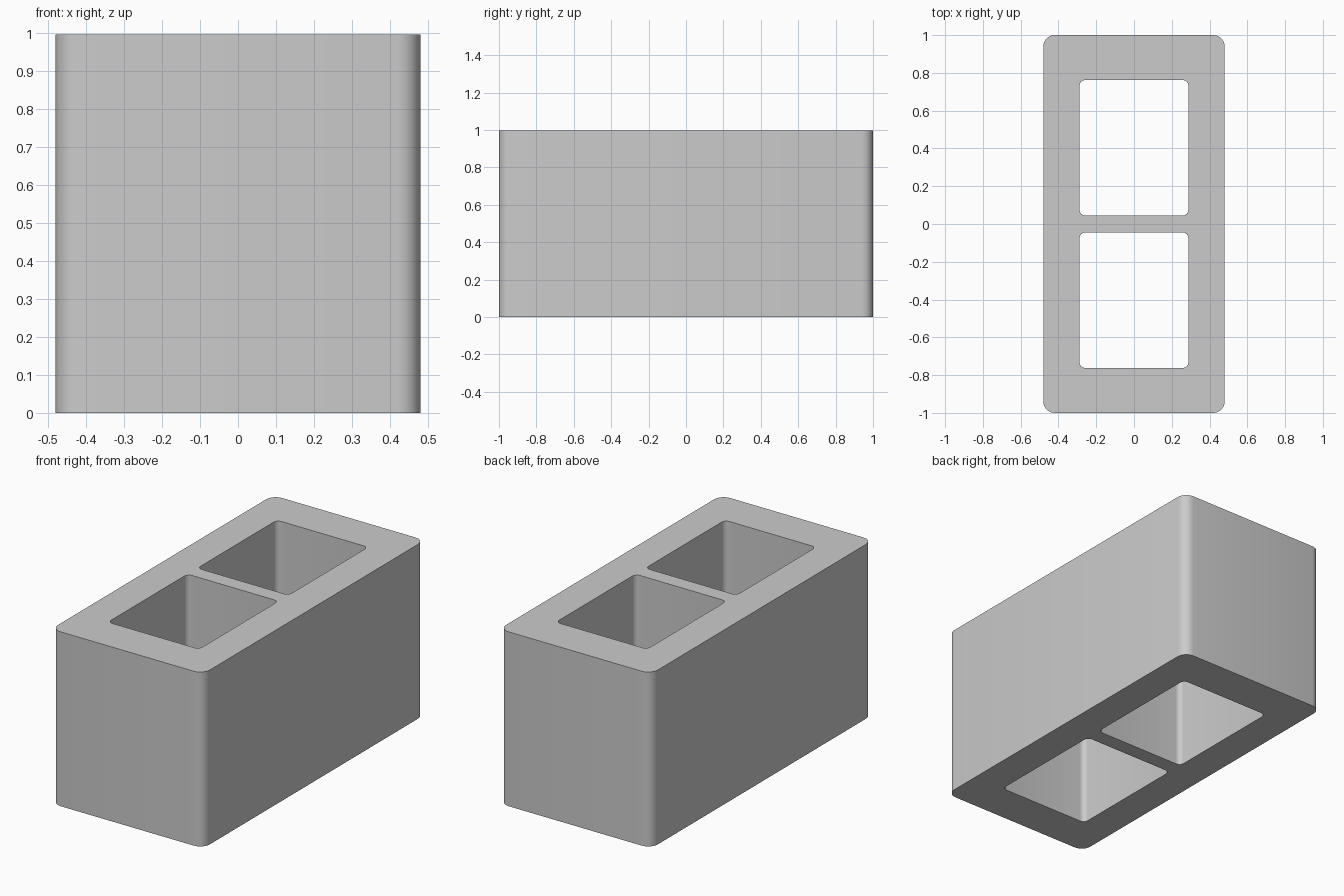
import bpy, bmesh
from math import sin, cos, pi

if "Cube" in bpy.data.objects:
    bpy.data.objects.remove(bpy.data.objects["Cube"])

HEIGHT = 0.996


def rounded_rect(x0, x1, y0, y1, r, steps=6):
    """Counter-clockwise outline of a rectangle with rounded corners."""
    centres = [(x1 - r, y1 - r), (x0 + r, y1 - r), (x0 + r, y0 + r), (x1 - r, y0 + r)]
    points = []
    for corner, (cx, cy) in enumerate(centres):
        for i in range(steps + 1):
            a = (corner + i / steps) * pi / 2
            points.append((cx + r * cos(a), cy + r * sin(a)))
    return points


# Block profile: outer wall plus two mirrored core holes
outlines = [
    rounded_rect(-0.48, 0.48, -1, 1, 0.06),
    rounded_rect(-0.288, 0.288, 0.045, 0.762, 0.03),
    rounded_rect(-0.288, 0.288, -0.762, -0.045, 0.03),
]
curve = bpy.data.curves.new("hollow_block", "CURVE")
curve.dimensions = "2D"
curve.fill_mode = "BOTH"
curve.extrude = HEIGHT / 2
for outline in outlines:
    spline = curve.splines.new("POLY")
    spline.points.add(len(outline) - 1)
    for point, (x, y) in zip(spline.points, outline):
        point.co = (x, y, 0, 1)
    spline.use_cyclic_u = True

block = bpy.data.objects.new("hollow_block", curve)
bpy.context.collection.objects.link(block)
block.location.z = HEIGHT / 2
bpy.context.view_layer.objects.active = block
block.select_set(True)
bpy.ops.object.convert(target="MESH")

# Weld the caps to the walls and smooth the rounded corners
block = bpy.context.object
bm = bmesh.new()
bm.from_mesh(block.data)
bmesh.ops.remove_doubles(bm, verts=bm.verts, dist=0.0001)
bmesh.ops.recalc_face_normals(bm, faces=bm.faces)
bm.to_mesh(block.data)
bm.free()
bpy.ops.object.shade_smooth_by_angle()
